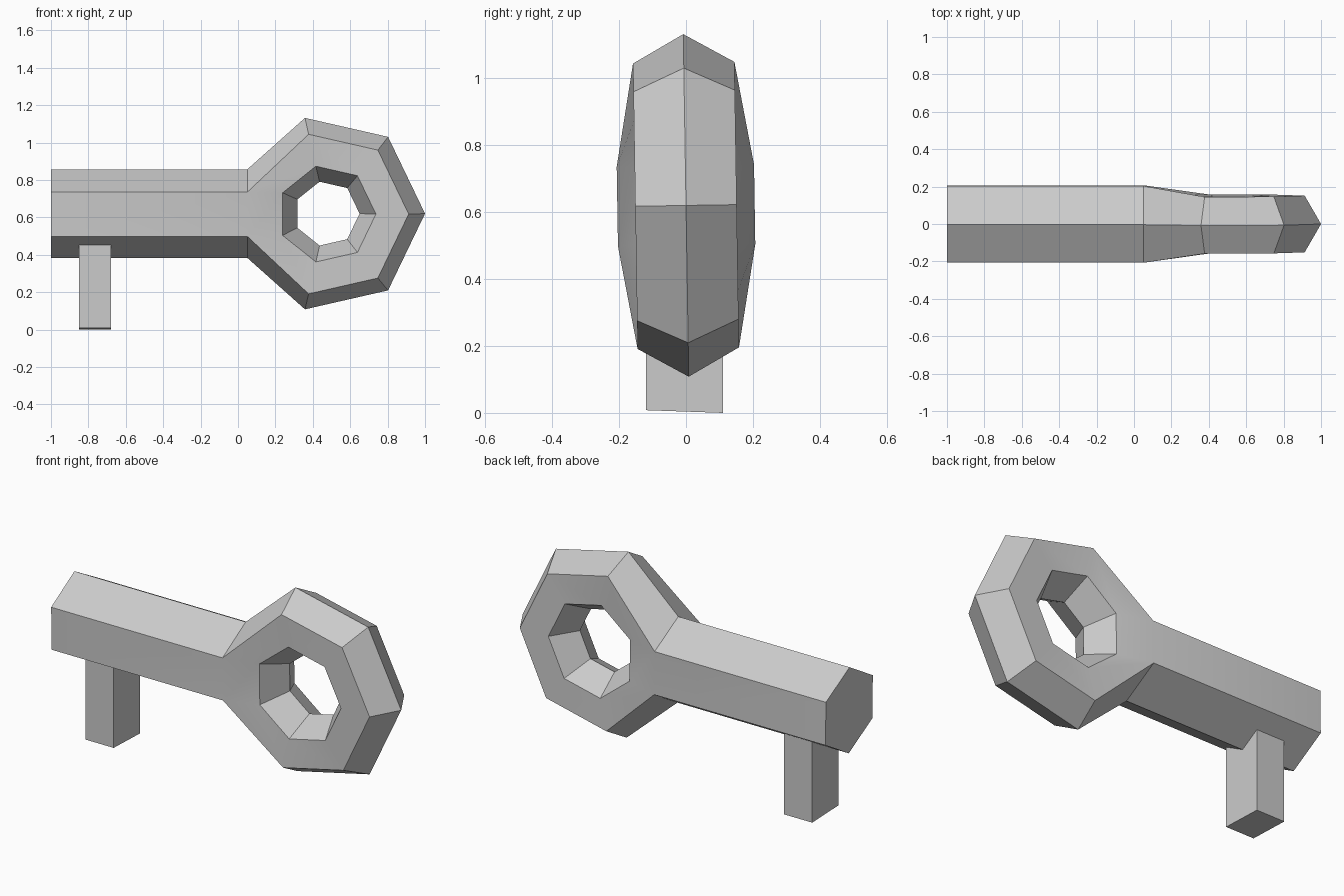
import bpy, bmesh
from math import sin, cos, pi, radians
from mathutils import Matrix, Vector

if "Cube" in bpy.data.objects:
    bpy.data.objects.remove(bpy.data.objects["Cube"])

CX, CZ = 0.475, 0.62          # ring centre
MAJOR, MINOR = 0.35, 0.175    # ring radii
NECK, END, SHAFT_R = 0.05, -1.0, 0.237


def finish(bm, name):
    bmesh.ops.recalc_face_normals(bm, faces=bm.faces[:])
    mesh = bpy.data.meshes.new(name)
    bm.to_mesh(mesh)
    bm.free()
    obj = bpy.data.objects.new(name, mesh)
    bpy.context.collection.objects.link(obj)
    return obj


# Ring handle: seven segments with a six-sided section
bm = bmesh.new()
rings = []
for i in range(7):
    a = 2 * pi * i / 7
    ring = []
    for j in range(6):
        b = pi * j / 3
        r = MAJOR + MINOR * cos(b)
        ring.append(bm.verts.new((CX + r * cos(a), MINOR * sin(b), CZ + r * sin(a))))
    rings.append(ring)

# Pull the outer points of the two left segments into a hexagonal neck
for i, s in ((3, 1), (4, -1)):
    for j, side in ((0, 0), (1, 1), (5, -1)):
        b = radians(60 * side)
        rings[i][j].co = (NECK, SHAFT_R * sin(b), CZ + s * SHAFT_R * cos(b))

for i in range(7):
    for j in range(6):
        if i == 3 and j in (5, 0):
            continue
        p, q, k = rings[i], rings[(i + 1) % 7], (j + 1) % 6
        bm.faces.new((p[j], q[j], q[k], p[k]))

# Shaft: the neck hexagon extended to the tip
neck = [rings[3][0], rings[3][5], rings[4][5], rings[4][0], rings[4][1], rings[3][1]]
tip = [bm.verts.new((END, v.co.y, v.co.z)) for v in neck]
for n in range(6):
    m = (n + 1) % 6
    bm.faces.new((neck[n], neck[m], tip[m], tip[n]))
bm.faces.new(tip)

# Slight roll about the shaft axis
bmesh.ops.rotate(bm, verts=bm.verts[:], cent=Vector((0, 0, CZ)),
                 matrix=Matrix.Rotation(0.016, 3, 'X'))
key = finish(bm, "key_ring_and_shaft")
key.select_set(True)
bpy.context.view_layer.objects.active = key
bpy.ops.object.shade_smooth_by_angle(angle=radians(30))

# Bit: block under the shaft, with a slightly slanted lower face
bm = bmesh.new()
bmesh.ops.create_cube(bm, size=1)
for v in bm.verts:
    low = 0.0 if v.co.y > 0 else 0.008
    v.co = (-0.765 + v.co.x * 0.172, v.co.y * 0.23 - 0.004, 0.5 if v.co.z > 0 else low)
finish(bm, "key_bit")
